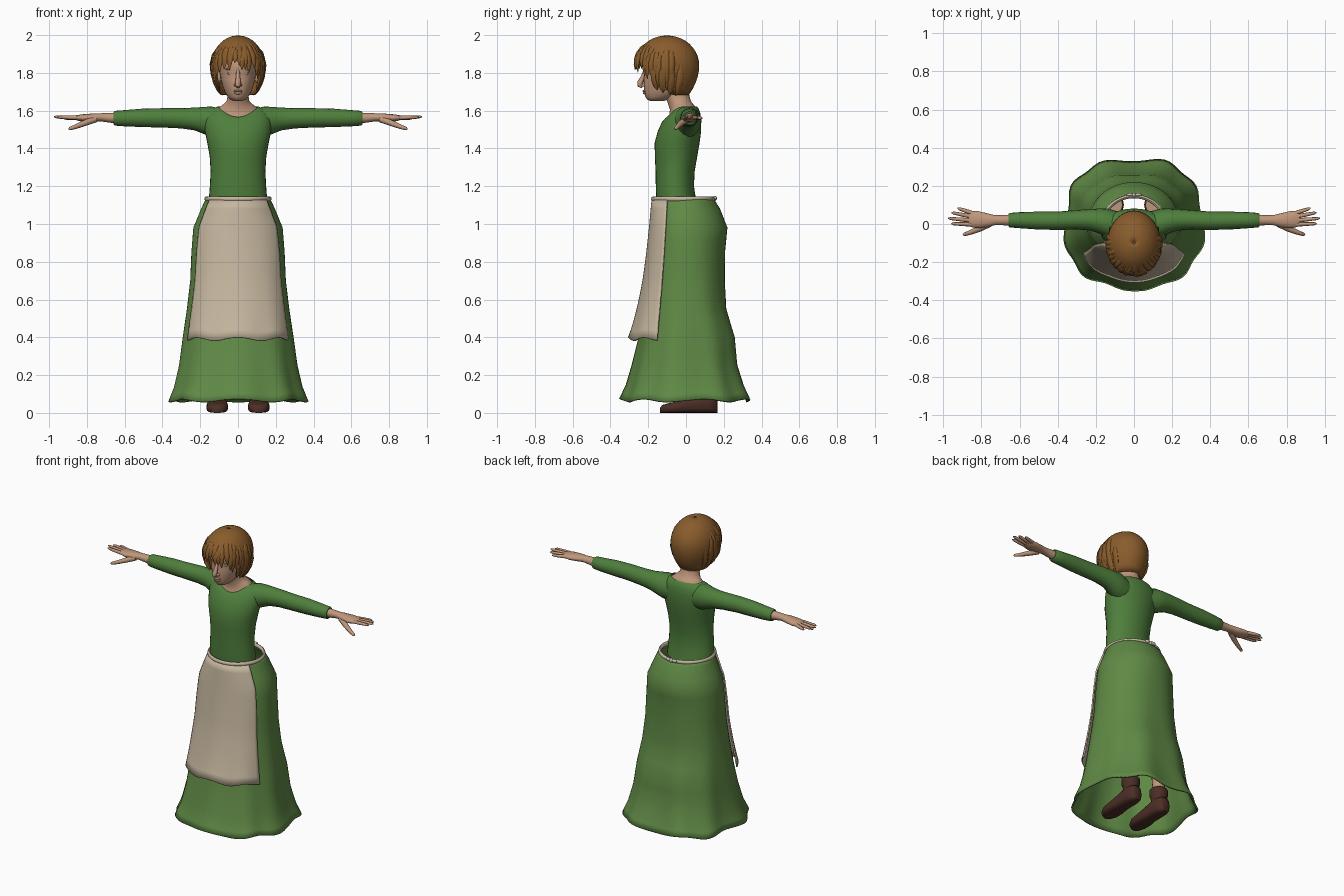
import bpy, bmesh, math, random
from mathutils import Vector

if "Cube" in bpy.data.objects:
    bpy.data.objects.remove(bpy.data.objects["Cube"])

random.seed(4)
sin, cos, pi = math.sin, math.cos, math.pi


def material(name, rgb):
    m = bpy.data.materials.new(name)
    m.diffuse_color = (*rgb, 1)
    m.use_nodes = True
    m.node_tree.nodes["Principled BSDF"].inputs["Base Color"].default_value = m.diffuse_color
    return m


SKIRT = material("skirt green", (0.115, 0.25, 0.06))
BODICE = material("bodice green", (0.078, 0.21, 0.045))
LINEN = material("linen", (0.56, 0.47, 0.345))
SKIN = material("skin", (0.53, 0.31, 0.2))
HAIR = material("hair brown", (0.25, 0.107, 0.025))
LEATHER = material("dark leather", (0.07, 0.027, 0.018))
WHITE = material("eye white", (0.6, 0.56, 0.5))


def loft(name, rings, mat, caps=True, wrap=True, loop=False, thick=0):
    """Skin a list of equal-length point rows into one smooth object."""
    bm = bmesh.new()
    rows = [[bm.verts.new(p) for p in r] for r in rings]
    n = len(rows[0])
    pairs = list(zip(rows, rows[1:])) + ([(rows[-1], rows[0])] if loop else [])
    for a, b in pairs:
        for i in range(n if wrap else n - 1):
            j = (i + 1) % n
            bm.faces.new((a[i], a[j], b[j], b[i]))
    if caps:
        bm.faces.new(rows[0])
        bm.faces.new(rows[-1])
    bmesh.ops.recalc_face_normals(bm, faces=bm.faces)
    me = bpy.data.meshes.new(name)
    bm.to_mesh(me)
    bm.free()
    me.materials.append(mat)
    ob = bpy.data.objects.new(name, me)
    bpy.context.collection.objects.link(ob)
    if thick:
        mod = ob.modifiers.new("thickness", 'SOLIDIFY')
        mod.thickness, mod.offset = thick, 0
    bpy.ops.object.select_all(action='DESELECT')
    ob.select_set(True)
    bpy.context.view_layer.objects.active = ob
    bpy.ops.object.shade_smooth_by_angle(angle=math.radians(55))
    return ob


def hring(z, w, yf, yb, dip=0, n=32):
    """Horizontal oval given half width, front and back; dip lowers the front."""
    out = []
    for i in range(n):
        a = 2 * pi * i / n
        s = sin(a)
        out.append((w * cos(a), (yf + yb) / 2 + (yb - yf) / 2 * s, z - dip * max(0, -s) ** 2))
    return out


def xring(side, x, cy, cz, ry, rz, n=16):
    return [(side * x, cy + ry * cos(2 * pi * i / n), cz + rz * sin(2 * pi * i / n)) for i in range(n)]


def tube(name, pts, radii, mat, flat=1.0, out=Vector((0, 0, 1)), n=8):
    """Tapered tube along points; flat squashes it in the out direction."""
    pts = [Vector(p) for p in pts]
    rings = []
    for k, (p, r) in enumerate(zip(pts, radii)):
        d = (pts[min(k + 1, len(pts) - 1)] - pts[max(k - 1, 0)]).normalized()
        u = d.cross(out).normalized()
        v = u.cross(d)
        rings.append([p + u * r * cos(2 * pi * i / n) + v * r * flat * sin(2 * pi * i / n) for i in range(n)])
    return loft(name, rings, mat)


def blob(name, loc, scale, mat):
    rings = []
    for k in range(9):
        a = pi * (k + 0.1) / 8.2
        rings.append([(loc[0] + scale[0] * sin(a) * cos(2 * pi * i / 14),
                       loc[1] + scale[1] * sin(a) * sin(2 * pi * i / 14),
                       loc[2] + scale[2] * cos(a)) for i in range(14)])
    return loft(name, rings, mat)


# Skirt profile: height, half width, front, back
PROFILE = [(1.135, .165, -.165, .14), (1.08, .19, -.17, .175), (.98, .232, -.178, .215),
           (.85, .243, -.19, .203), (.7, .25, -.205, .203), (.55, .268, -.225, .213),
           (.4, .29, -.245, .26), (.25, .31, -.28, .275), (.14, .335, -.31, .31),
           (.065, .365, -.343, .345)]


def skirt_point(z, a, grow=0.0):
    """Point on the draped skirt; angle 0 faces the front."""
    for p, q in zip(PROFILE, PROFILE[1:]):
        if z >= q[0]:
            break
    t = (p[0] - z) / (p[0] - q[0])
    w, yf, yb = (p[k] + (q[k] - p[k]) * t for k in (1, 2, 3))
    drop = max(0, min(1, (1.1 - z) / 1.04))
    e = 2 / (2 + 0.5 * drop)
    s, c = sin(a), cos(a)
    f = 1 + drop ** 2 * (0.028 * cos(9 * a) + 0.014 * sin(5 * a + 1)) - 0.02 * drop
    x = math.copysign(abs(s) ** e, s) * (w * f + grow)
    y = math.copysign(abs(c) ** e, c) * ((-yf if c > 0 else yb) * f + grow)
    return (x, -y, z + 0.008 * drop ** 6 * cos(7 * a))


levels = [1.135, 1.11, 1.08, 1.03, .98, .92, .85, .77, .7, .62, .55, .47, .4, .32, .25, .19, .14, .1, .065]
loft("skirt", [[skirt_point(z, 2 * pi * i / 72) for i in range(72)] for z in levels],
     SKIRT, caps=False, thick=.01)

# Apron wraps the front of the skirt and kicks out at its hem
rows = []
for k in range(17):
    t = k / 16
    z = 1.125 - .735 * t
    span = math.radians(56 + 2 * t)
    row = []
    for i in range(29):
        u = i / 14 - 1
        x, y, zz = skirt_point(z, u * span, .012 + .01 * t)
        row.append((x, y - .032 * t ** 4 * (1 - u * u), zz + .008 * t ** 8 * cos(9 * u)))
    rows.append(row)
loft("apron", rows, LINEN, caps=False, wrap=False, thick=.009)

# Waistband and bow
band = []
for i in range(48):
    a = 2 * pi * i / 48
    band.append([((.168 + .01 * cos(b)) * cos(a), -.015 + (.16 + .01 * cos(b)) * sin(a), 1.133 + .013 * sin(b))
                 for b in (2 * pi * j / 8 for j in range(8))])
loft("waistband", band, LINEN, caps=False, loop=True)
blob("bow_knot", (0, .152, 1.135), (.012, .012, .013), WHITE)
for s in (-1, 1):
    blob("bow_loop", (s * .022, .154, 1.138), (.018, .008, .011), WHITE)

# Bodice with a scooped neckline
loft("bodice", [hring(*r) for r in [
    (1.09, .155, -.155, .06), (1.15, .153, -.158, .05), (1.2, .149, -.16, .042), (1.28, .145, -.161, .046),
    (1.36, .15, -.165, .06), (1.43, .163, -.166, .072), (1.49, .175, -.15, .08), (1.55, .178, -.127, .081, .01),
    (1.59, .16, -.11, .075, .03), (1.612, .13, -.1, .066, .045), (1.622, .107, -.092, .056, .055)]],
    BODICE, caps=False)

# Neck and upper chest
loft("neck", [hring(*r) for r in [
    (1.55, .115, -.1, .05), (1.612, .108, -.09, .056, .045), (1.632, .08, -.085, .04, .025),
    (1.65, .06, -.1, .026), (1.69, .054, -.12, .015), (1.76, .054, -.14, .01)]], SKIN)

# Sleeves, hands and fingers
FINGERS = [(.053, .925, .083, 1.56), (.036, .957, .06, 1.565), (.017, .974, .03, 1.568), (-.003, .958, .002, 1.566)]
for s in (-1, 1):
    loft("sleeve", [xring(s, *r) for r in [
        (.08, -.005, 1.53, .07, .08), (.14, .005, 1.54, .075, .082), (.18, .015, 1.548, .066, .072),
        (.23, .022, 1.556, .056, .06), (.3, .022, 1.56, .051, .054), (.4, .017, 1.562, .048, .051),
        (.5, .018, 1.562, .047, .049), (.6, .02, 1.56, .042, .043), (.65, .02, 1.56, .038, .039),
        (.658, .02, 1.56, .033, .034)]], BODICE)
    loft("hand", [xring(s, *r) for r in [
        (.64, .02, 1.56, .03, .029), (.69, .02, 1.563, .026, .025), (.73, .02, 1.565, .026, .021),
        (.77, .02, 1.563, .036, .022), (.82, .023, 1.561, .045, .02), (.85, .025, 1.562, .042, .015),
        (.868, .025, 1.563, .034, .009)]], SKIN)
    for y0, tx, ty, tz in FINGERS:
        a, b = Vector((s * .835, y0, 1.562)), Vector((s * tx, ty, tz))
        tube("finger", [a.lerp(b, t) for t in (0, .5, .9, 1)], [.0115, .0105, .008, .003], SKIN)
    tube("thumb", [(s * .755, .003, 1.555), (s * .81, -.025, 1.535), (s * .86, -.045, 1.515),
                   (s * .89, -.055, 1.505), (s * .897, -.057, 1.502)], [.018, .016, .012, .009, .003], SKIN)

# Head and face
loft("head", [hring(*r) for r in [
    (1.65, .018, -.185, -.12), (1.657, .038, -.203, -.1), (1.672, .054, -.215, -.06), (1.695, .068, -.22, -.02),
    (1.73, .082, -.224, 0), (1.765, .09, -.224, .015), (1.795, .095, -.22, .025), (1.82, .098, -.226, .03),
    (1.86, .1, -.225, .035), (1.91, .092, -.2, .025), (1.95, .06, -.16, 0)]], SKIN)
tube("nose", [(0, -.216, 1.815), (0, -.228, 1.78), (0, -.242, 1.752), (0, -.244, 1.735), (0, -.23, 1.726)],
     [.009, .011, .015, .015, .009], SKIN, out=Vector((0, -1, 0)))
blob("upper_lip", (0, -.221, 1.704), (.026, .009, .006), SKIN)
blob("lower_lip", (0, -.219, 1.693), (.022, .009, .007), SKIN)
for s in (-1, 1):
    blob("nostril", (s * .013, -.226, 1.735), (.009, .012, .008), SKIN)
    blob("eye", (s * .04, -.196, 1.797), (.019, .012, .007), WHITE)
    blob("brow_ridge", (s * .04, -.202, 1.82), (.028, .012, .007), SKIN)
    blob("ear", (s * .1, -.07, 1.78), (.012, .025, .035), SKIN)


# Hair: cap hull, lower at the back than over the face
def hair_point(z, a, grow=0.0):
    f = math.sqrt(max(0, 1 - ((z - 1.84) / .152) ** 2)) if z > 1.84 else 1 - .45 * ((1.84 - z) / .18) ** 2
    return Vector(((.134 * f + grow) * sin(a), -.1 - (.164 * f + grow) * cos(a), z))


rows = []
for k in range(15):
    t = (k + .15) / 14.15
    row = []
    for i in range(48):
        a = 2 * pi * i / 48
        front = max(0, min(1, (cos(a) + .15) / .9))
        bottom = 1.685 + .19 * front ** .7
        row.append(hair_point(1.992 - (1.992 - bottom) * t ** 1.6, a))
    rows.append(row)
loft("hair_cap", rows, HAIR, caps=False, thick=.012)
blob("hair_crown", (0, -.1, 1.9), (.11, .13, .094), HAIR)

# Overlapping locks hanging around the face
for i in range(30):
    a = math.radians(-100 + 200 * (i + .5) / 30) + random.uniform(-.04, .04)
    side = min(1, abs(a) / 1.5)
    top = 1.955 + random.uniform(-.03, .02)
    end = 1.855 - .125 * side ** 1.2 + random.uniform(-.03, .02)
    sweep = random.uniform(-.12, .12)
    pts = [hair_point(top + (end - top) * t, a + sweep * t, .003 + .006 * t) for t in (0, .25, .5, .75, 1)]
    tube("hair_lock", pts, [.006, .017, .019, .014, .002], HAIR, flat=.55,
         out=Vector((sin(a), -cos(a), 0)))
for s in (-1, 1):
    for a, end in ((1.15, 1.71), (1.4, 1.695), (1.7, 1.685), (2.0, 1.68)):
        pts = [hair_point(1.85 + (end - 1.85) * t, s * a, .004) for t in (0, .3, .6, .85, 1)]
        tube("side_lock", pts, [.006, .02, .022, .016, .003], HAIR, flat=.5, out=Vector((s, 0, 0)))

# Shoes, cuffs and lower legs
for s in (-1, 1):
    rings = []
    for y, hw, h in [(-.137, .018, .028), (-.125, .04, .042), (-.09, .056, .052), (-.04, .058, .062),
                     (.02, .05, .085), (.07, .05, .1), (.12, .05, .105), (.155, .038, .1), (.166, .02, .08)]:
        ring = []
        for i in range(16):
            c, q = cos(2 * pi * i / 16), sin(2 * pi * i / 16)
            ring.append((s * .11 + hw * math.copysign(abs(c) ** .7, c), y,
                         h / 2 + h / 2 * math.copysign(abs(q) ** .6, q)))
        rings.append(ring)
    loft("shoe", rings, LEATHER)
    for name, mat, prof in (("shoe_cuff", LEATHER, [(.06, .045), (.11, .047), (.13, .056), (.165, .057), (.175, .05)]),
                            ("lower_leg", SKIN, [(.12, .036), (.2, .038), (.35, .05), (.5, .05)])):
        loft(name, [[(s * .11 + r * cos(2 * pi * i / 16), .1 + r * sin(2 * pi * i / 16), z)
                     for i in range(16)] for z, r in prof], mat)
